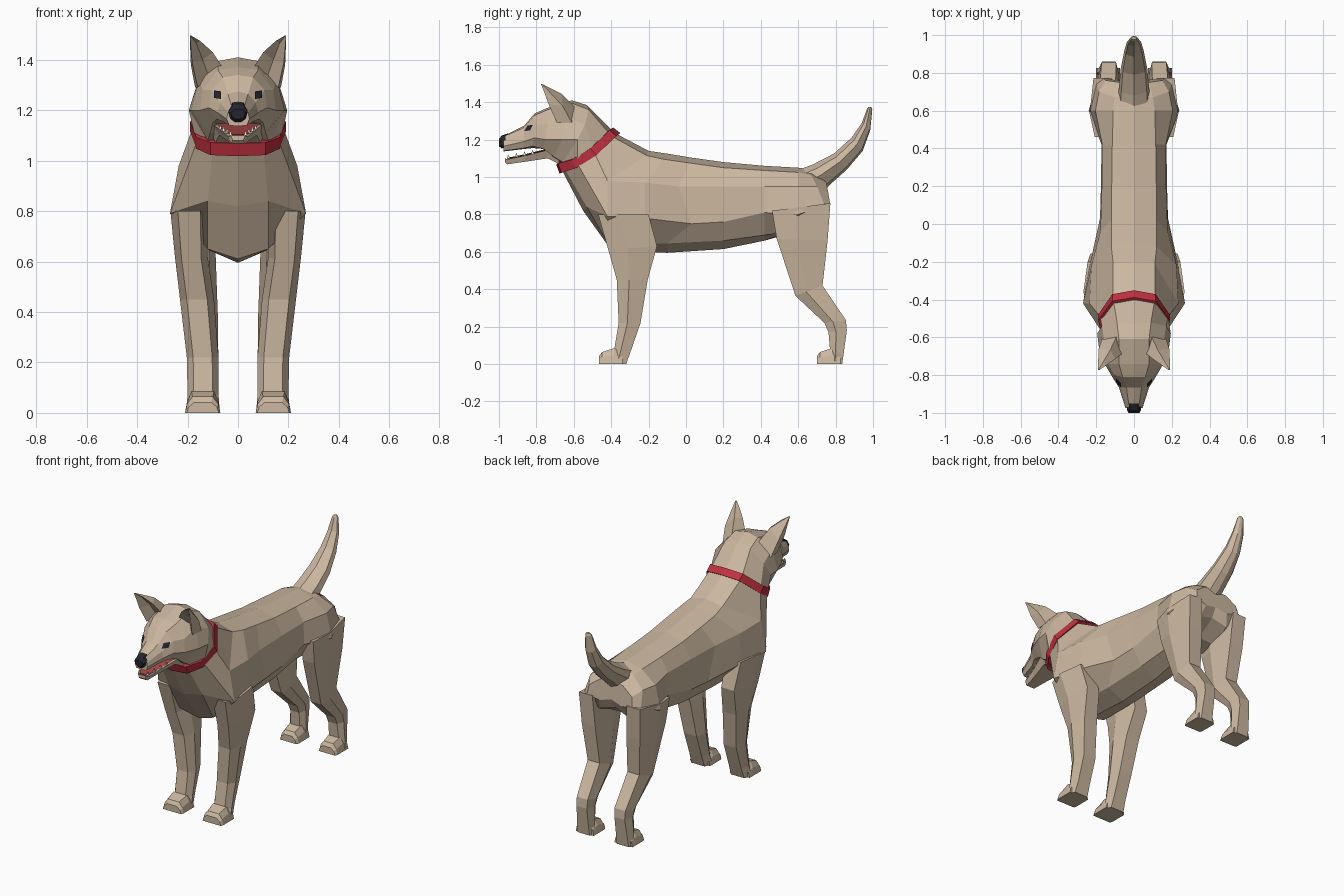
import bpy, bmesh
from mathutils import Vector


def material(name, rgb):
    m = bpy.data.materials.new(name)
    m.diffuse_color = (*rgb, 1)
    return m


FUR = material("tan fur", (0.60, 0.475, 0.35))
RED = material("collar red", (0.52, 0.03, 0.05))
GUM = material("gum red", (0.42, 0.06, 0.06))
DARK = material("nose and eye black", (0.018, 0.018, 0.028))
WHITE = material("tooth white", (0.8, 0.78, 0.7))


def loft(name, rings, mat, cap=True, loop=False):
    """Skin a list of equal-length point rings."""
    bm = bmesh.new()
    rows = [[bm.verts.new(p) for p in r] for r in rings]
    n = len(rows[0])
    for i in range(len(rows) if loop else len(rows) - 1):
        a, b = rows[i], rows[(i + 1) % len(rows)]
        for j in range(n):
            bm.faces.new((a[j], a[(j + 1) % n], b[(j + 1) % n], b[j]))
    if cap and not loop:
        bm.faces.new(rows[0])
        bm.faces.new(rows[-1])
    bmesh.ops.recalc_face_normals(bm, faces=bm.faces[:])
    me = bpy.data.meshes.new(name)
    bm.to_mesh(me)
    bm.free()
    me.materials.append(mat)
    ob = bpy.data.objects.new(name, me)
    bpy.context.collection.objects.link(ob)
    return ob


def full(half):
    """Complete a half ring (top centre to bottom centre) by symmetry."""
    return list(half) + [(-x, y, z) for x, y, z in half[-2:0:-1]]


def at_y(y, pts):
    return [(x, y, z) for x, z in pts]


def pair(name, rings, mat):
    for side, s in (("left", 1), ("right", -1)):
        loft(f"{side}_{name}", [[(s * x, y, z) for x, y, z in r] for r in rings], mat)


# Torso: neck, shoulders, waist, hips, rump
neck = [(0, -.38, 1.235), (.11, -.40, 1.22), (.18, -.49, 1.13),
        (.165, -.58, 1.07), (.10, -.65, 1.045), (0, -.665, 1.04)]
torso = [
    neck,
    [(0, -.20, 1.14), (.11, -.21, 1.115), (.235, -.42, .98),
     (.27, -.42, .79), (.12, -.53, .84), (0, -.55, .82)],
    [(0, -.10, 1.125), (.12, -.12, 1.095), (.225, -.22, .97),
     (.235, -.22, .78), (.12, -.42, .65), (0, -.40, .61)],
    [(0, .02, 1.105), (.12, .02, 1.075), (.178, -.04, .95),
     (.18, .03, .75), (.115, -.10, .645), (0, -.10, .595)],
    at_y(.2, [(0, 1.08), (.118, 1.05), (.17, .95), (.175, .76), (.11, .66), (0, .615)]),
    at_y(.42, [(0, 1.06), (.115, 1.035), (.168, .95), (.172, .81), (.10, .69), (0, .66)]),
    at_y(.6, [(0, 1.05), (.11, 1.025), (.205, .95), (.24, .8), (.13, .71), (0, .72)]),
    [(0, .68, 1.04), (.10, .67, 1.01), (.185, .70, .95),
     (.20, .74, .85), (.10, .73, .77), (0, .72, .80)],
    [(0, .74, .98), (.08, .75, .97), (.15, .76, .92),
     (.16, .77, .86), (.08, .76, .84), (0, .75, .86)],
]
loft("torso", [full(r) for r in torso], FUR)

# Head: skull, brow and upper muzzle
head_rings = [
    neck,
    [(0, -.53, 1.385), (.09, -.52, 1.36), (.17, -.54, 1.28),
     (.195, -.58, 1.20), (.12, -.66, 1.08), (0, -.67, 1.07)],
    [(0, -.61, 1.41), (.08, -.61, 1.395), (.155, -.64, 1.32),
     (.185, -.66, 1.20), (.11, -.71, 1.11), (0, -.71, 1.10)],
    [(0, -.74, 1.37), (.08, -.74, 1.36), (.14, -.74, 1.28),
     (.15, -.75, 1.20), (.10, -.76, 1.15), (0, -.76, 1.15)],
    [(0, -.81, 1.34), (.06, -.81, 1.33), (.105, -.80, 1.28),
     (.115, -.81, 1.21), (.085, -.82, 1.165), (0, -.82, 1.155)],
    at_y(-.865, [(0, 1.275), (.04, 1.265), (.07, 1.23), (.08, 1.19), (.06, 1.155), (0, 1.15)]),
    at_y(-.975, [(0, 1.22), (.025, 1.215), (.04, 1.19), (.045, 1.165), (.035, 1.14), (0, 1.137)]),
]
head = loft("head", [full(r) for r in head_rings], FUR)

# Nose
loft("nose", [full(at_y(y, [(0, b), (.022 * k, b - .003), (.038 * k, .4 * a + .6 * b),
                            (.03 * k, .8 * a + .2 * b), (.012 * k, a), (0, a)]))
              for y, k, a, b in ((-.95, 1, 1.16, 1.234), (-.985, 1, 1.153, 1.222),
                                 (-1.0, .75, 1.165, 1.205))], DARK)


def slab(y, w, lo, hi):
    return [(w, y, hi), (w * .75, y, lo), (-w * .75, y, lo), (-w, y, hi)]


# Lower jaw, gums and teeth
loft("lower_jaw", [slab(-.68, .12, 1.07, 1.15), slab(-.74, .10, 1.10, 1.145),
                   slab(-.86, .062, 1.082, 1.115), slab(-.955, .038, 1.068, 1.095),
                   slab(-.968, .028, 1.08, 1.10)], FUR)
loft("gums", [slab(-.74, .097, 1.142, 1.152), slab(-.86, .058, 1.112, 1.122),
              slab(-.955, .033, 1.093, 1.103)], GUM)
for i in range(4):
    t = i / 3
    x, y, z = .07 - .04 * t, -.82 - .13 * t, 1.124 - .024 * t
    pair(f"tooth_{i + 1}", [[(x - .006, y - .008, z), (x + .006, y - .008, z),
                             (x + .006, y + .008, z), (x - .006, y + .008, z)],
                            [(x - .001, y - .001, z + .02), (x + .001, y - .001, z + .02),
                             (x + .001, y + .001, z + .02), (x - .001, y + .001, z + .02)]], WHITE)


# Eyes: thin patches projected onto the face
def eye(name, s):
    bm = bmesh.new()
    grid = []
    for i in range(4):
        row = []
        for j in range(4):
            x, z = .065 + .028 * i / 3, 1.243 + .03 * j / 3 + .004 * i / 3
            hit, loc, _, _ = head.ray_cast(Vector((s * x, -2, z)), Vector((0, 1, 0)))
            p = loc if hit else Vector((s * x, -.83, z))
            row.append(bm.verts.new(p + Vector((s * .003, -.005, .002))))
        grid.append(row)
    for i in range(3):
        for j in range(3):
            q = [grid[i][j], grid[i + 1][j], grid[i + 1][j + 1], grid[i][j + 1]]
            bm.faces.new(q if s > 0 else q[::-1])
    me = bpy.data.meshes.new(name)
    bm.to_mesh(me)
    bm.free()
    me.materials.append(DARK)
    bpy.context.collection.objects.link(bpy.data.objects.new(name, me))


bpy.context.view_layer.update()
eye("left_eye", 1)
eye("right_eye", -1)

# Ears: cupped towards the front
pair("ear", [
    [(.055, -.68, 1.36), (.115, -.65, 1.33), (.16, -.69, 1.29), (.17, -.61, 1.29), (.09, -.59, 1.37)],
    [(.10, -.715, 1.43), (.14, -.685, 1.40), (.182, -.735, 1.39), (.187, -.66, 1.38), (.125, -.665, 1.445)],
    [(.150, -.75, 1.475), (.165, -.735, 1.465), (.188, -.76, 1.46), (.190, -.73, 1.455), (.16, -.725, 1.475)],
    [(.186, -.775, 1.496), (.188, -.772, 1.496), (.191, -.775, 1.495), (.191, -.77, 1.495), (.187, -.77, 1.497)],
], FUR)

# Collar: a band with a rectangular section around the neck
band = full([(0, -.37, 1.25), (.115, -.39, 1.235), (.19, -.495, 1.135),
             (.165, -.60, 1.07), (.11, -.675, 1.047), (0, -.685, 1.043)])
mid = Vector((0, -.53, 1.14))
collar = []
for p in band:
    p = Vector(p)
    t = (p.y + .37) / -.315
    half = Vector((0, -.019, .015)).lerp(Vector((0, -.009, .025)), t)
    inner = mid + (p - mid) * .88
    collar.append([p - half, p + half, inner + half, inner - half])
loft("collar", collar, RED, loop=True)


# Legs: six-sided rings given by inner/outer x and front/back (y, z)
def leg_ring(x0, x1, front, back):
    f, b = Vector(front), Vector(back)
    out = []
    for u, v in ((.2, 0), (.8, 0), (1, .4), (.85, 1), (.15, 1), (0, .4)):
        y, z = f.lerp(b, v)
        out.append((x0 + (x1 - x0) * u, y, z))
    return out


pair("front_leg", [leg_ring(*r) for r in (
    (.12, .268, (-.47, .80), (-.20, .80)),
    (.12, .25, (-.415, .61), (-.155, .63)),
    (.095, .23, (-.37, .45), (-.205, .45)),
    (.077, .203, (-.36, .22), (-.243, .22)),
    (.077, .20, (-.385, .07), (-.295, .07)),
    (.072, .207, (-.40, 0), (-.32, 0)))], FUR)
pair("hind_leg", [leg_ring(*r) for r in (
    (.10, .235, (.46, .82), (.772, .86)),
    (.09, .225, (.485, .67), (.757, .66)),
    (.08, .20, (.585, .365), (.73, .42)),
    (.078, .188, (.74, .22), (.855, .235)),
    (.082, .185, (.762, .17), (.86, .18)),
    (.08, .195, (.772, .05), (.842, .05)),
    (.075, .20, (.765, 0), (.835, 0)))], FUR)


# Paws: low wedges tapering towards the toes
def paw_ring(y, inset, top, x0, x1):
    return [(x0, y, 0), (x1, y, 0), (x1 - .008, y, top * .55),
            (x1 - inset, y, top), (x0 + inset, y, top), (x0 + .008, y, top * .55)]


for name, y, x0, x1 in (("front_paw", -.465, .07, .21), ("hind_paw", .70, .073, .20)):
    pair(name, [paw_ring(y, .03, .042, x0 + .006, x1 - .006), paw_ring(y + .016, .03, .064, x0, x1),
                paw_ring(y + .08, .025, .085, x0, x1), paw_ring(y + .125, .03, .06, x0, x1)], FUR)

# Tail: rings between its upper and lower outline
tail = []
for w, a, b in ((.085, (.58, 1.03), (.73, .92)), (.08, (.68, 1.068), (.765, .955)),
                (.07, (.79, 1.125), (.86, 1.04)), (.052, (.885, 1.21), (.945, 1.14)),
                (.038, (.94, 1.29), (.985, 1.25)), (.022, (.968, 1.365), (.996, 1.36)),
                (.012, (.976, 1.376), (.992, 1.374))):
    a, b = Vector(a), Vector(b)
    tail.append(full([(x * w, *a.lerp(b, t)) for x, t in ((0, 0), (.85, .2), (1, .5), (.55, .9), (0, 1))]))
loft("tail", tail, FUR)
